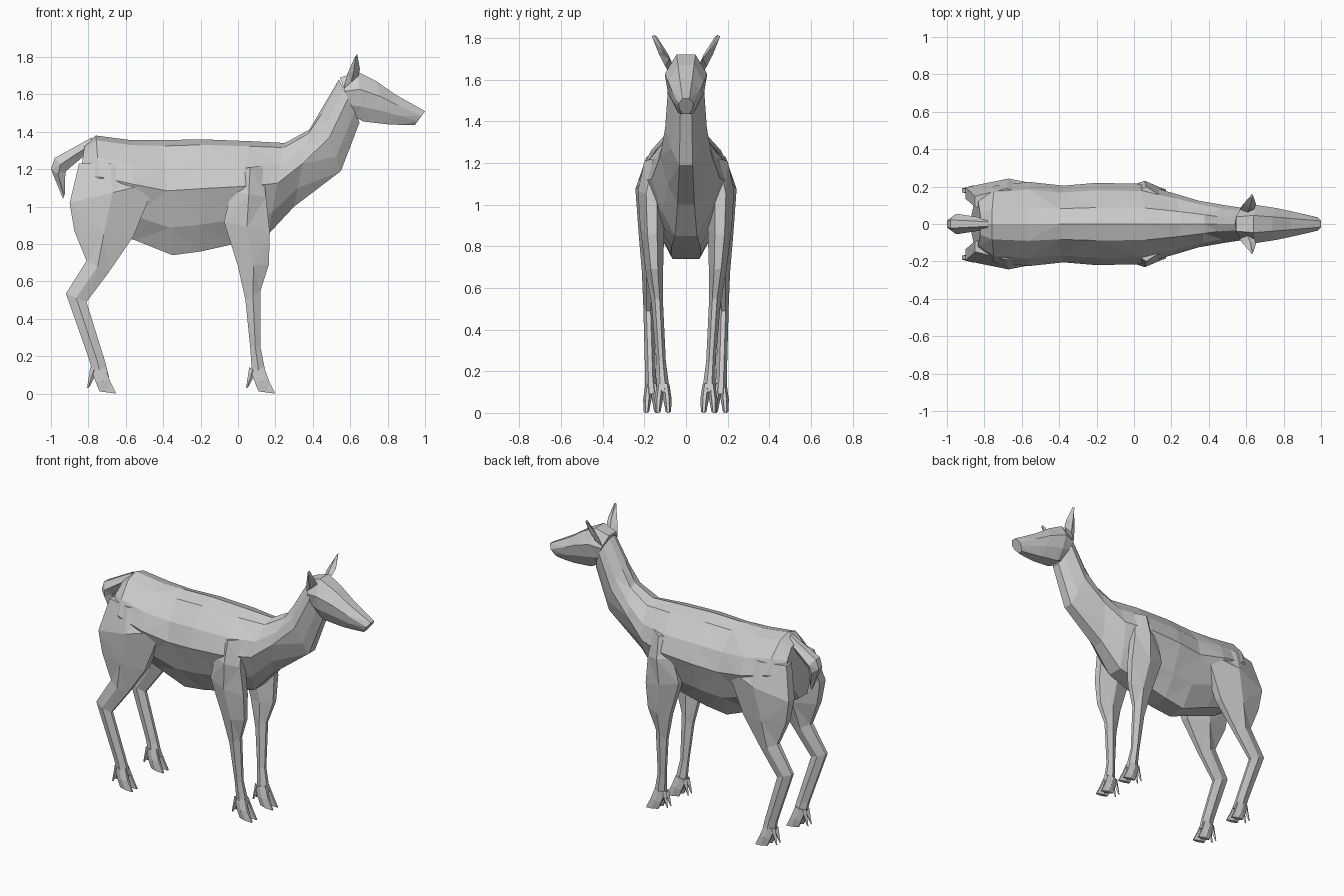
import bpy
import bmesh

old = bpy.data.objects.get("Cube")
if old:
    bpy.data.objects.remove(old, do_unlink=True)

# One plain grey for the whole animal
grey = bpy.data.materials.new("plain_grey")
grey.use_nodes = True
colour = (0.6, 0.6, 0.6, 1.0)
grey.diffuse_color = colour
grey.node_tree.nodes["Principled BSDF"].inputs["Base Color"].default_value = colour

# Half cross-sections: (share of half-width, share of the way from edge A to edge B)
TRUNK = [(0, 0), (.4, .05), (.82, .24), (1, .44), (.7, .76), (.32, 1)]
SKULL = [(.45, 0), (1, .35), (.85, .7), (.45, 1)]
LIMB = [(.4, 0), (1, .5), (.4, 1)]
BLADE = [(0, 0), (1, .5), (0, 1)]


def ring(section, profile, side):
    """Cross-section spanning edge A to edge B in the side plane, mirrored across y."""
    ax, az, bx, bz, y, width = section
    half = [(w * width, t) for w, t in profile]
    other = [(-w, t) for w, t in reversed(half) if w > 0]
    return [(ax + (bx - ax) * t, side * (y + w), az + (bz - az) * t)
            for w, t in half + other]


def loft(name, sections, profile, side=1):
    """Closed, faceted skin through a row of cross-sections."""
    bm = bmesh.new()
    rings = [[bm.verts.new(p) for p in ring(s, profile, side)] for s in sections]
    for lower, upper in zip(rings, rings[1:]):
        n = len(lower)
        for i in range(n):
            j = (i + 1) % n
            bm.faces.new((lower[i], lower[j], upper[j], upper[i]))
    bm.faces.new(rings[0])
    bm.faces.new(rings[-1])
    bmesh.ops.triangulate(bm, faces=bm.faces[:])
    bmesh.ops.recalc_face_normals(bm, faces=bm.faces[:])
    mesh = bpy.data.meshes.new(name)
    bm.to_mesh(mesh)
    bm.free()
    mesh.materials.append(grey)
    obj = bpy.data.objects.new(name, mesh)
    bpy.context.collection.objects.link(obj)
    return obj


def foot(name, tip, y, side):
    """Cloven foot: two toes, each with a dewclaw behind it."""
    for label, s in (("inner", -1), ("outer", 1)):
        loft(f"{name}_{label}_toe", [
            (tip - .06, .14, tip - .135, .13, y + s * .013, .018),
            (tip - .035, .07, tip - .11, .06, y + s * .021, .02),
            (tip, 0, tip - .09, .012, y + s * .025, .013),
        ], LIMB, side)
        loft(f"{name}_{label}_dewclaw", [
            (tip - .1, .12, tip - .14, .14, y + s * .014, .013),
            (tip - .145, .035, tip - .157, .03, y + s * .018, .004),
        ], BLADE, side)


# Torso and neck, from rump to throat (edge A is the back, edge B the belly)
loft("torso_and_neck", [
    (-.82, 1.33, -.87, .98, 0, .14),
    (-.76, 1.38, -.72, .88, 0, .205),
    (-.57, 1.355, -.55, .82, 0, .225),
    (-.4, 1.355, -.35, .74, 0, .205),
    (-.2, 1.36, -.2, .76, 0, .22),
    (.06, 1.35, -.02, .8, 0, .215),
    (.25, 1.34, .16, .85, 0, .165),
    (.38, 1.41, .3, 1.0, 0, .125),
    (.44, 1.51, .55, 1.19, 0, .1),
    (.54, 1.68, .65, 1.45, 0, .085),
], TRUNK)

# Head, from nape to nose
loft("head", [
    (.545, 1.69, .62, 1.48, 0, .085),
    (.64, 1.72, .67, 1.455, 0, .102),
    (.74, 1.67, .8, 1.44, 0, .085),
    (.84, 1.6, .87, 1.437, 0, .066),
    (1.0, 1.51, .945, 1.435, 0, .036),
], SKULL)

# Tail, curling over and hanging down
loft("tail", [
    (-.78, 1.37, -.8, 1.29, 0, .03),
    (-.98, 1.26, -.92, 1.19, 0, .055),
    (-1.0, 1.2, -.925, 1.15, 0, .045),
    (-.935, 1.04, -.925, 1.07, 0, .012),
], LIMB)

for label, side in (("left", 1), ("right", -1)):
    # Ear
    loft(f"{label}_ear", [
        (.645, 1.7, .565, 1.63, .08, .02),
        (.652, 1.735, .585, 1.71, .108, .022),
        (.637, 1.815, .625, 1.8, .152, .012),
    ], BLADE, side)

    # Hind leg, from hip to ankle (edge A is the front, edge B the rear)
    loft(f"{label}_hind_leg", [
        (-.52, 1.23, -.85, 1.23, .12, .07),
        (-.44, 1.13, -.9, 1.02, .165, .078),
        (-.56, .84, -.875, .87, .165, .062),
        (-.69, .65, -.81, .71, .175, .037),
        (-.81, .49, -.92, .535, .18, .025),
        (-.71, .17, -.795, .18, .17, .026),
        (-.69, .09, -.775, .1, .165, .032),
    ], LIMB, side)
    foot(f"{label}_hind_foot", -.65, .165, side)

    # Front leg, from shoulder to ankle
    loft(f"{label}_front_leg", [
        (.13, 1.22, .0, 1.2, .13, .07),
        (.15, 1.05, -.035, 1.08, .165, .066),
        (.17, .86, -.075, .92, .162, .058),
        (.165, .69, .0, .68, .152, .042),
        (.12, .55, .04, .5, .138, .028),
        (.12, .25, .065, .25, .12, .023),
        (.15, .1, .075, .11, .11, .032),
    ], LIMB, side)
    foot(f"{label}_front_foot", .2, .11, side)
